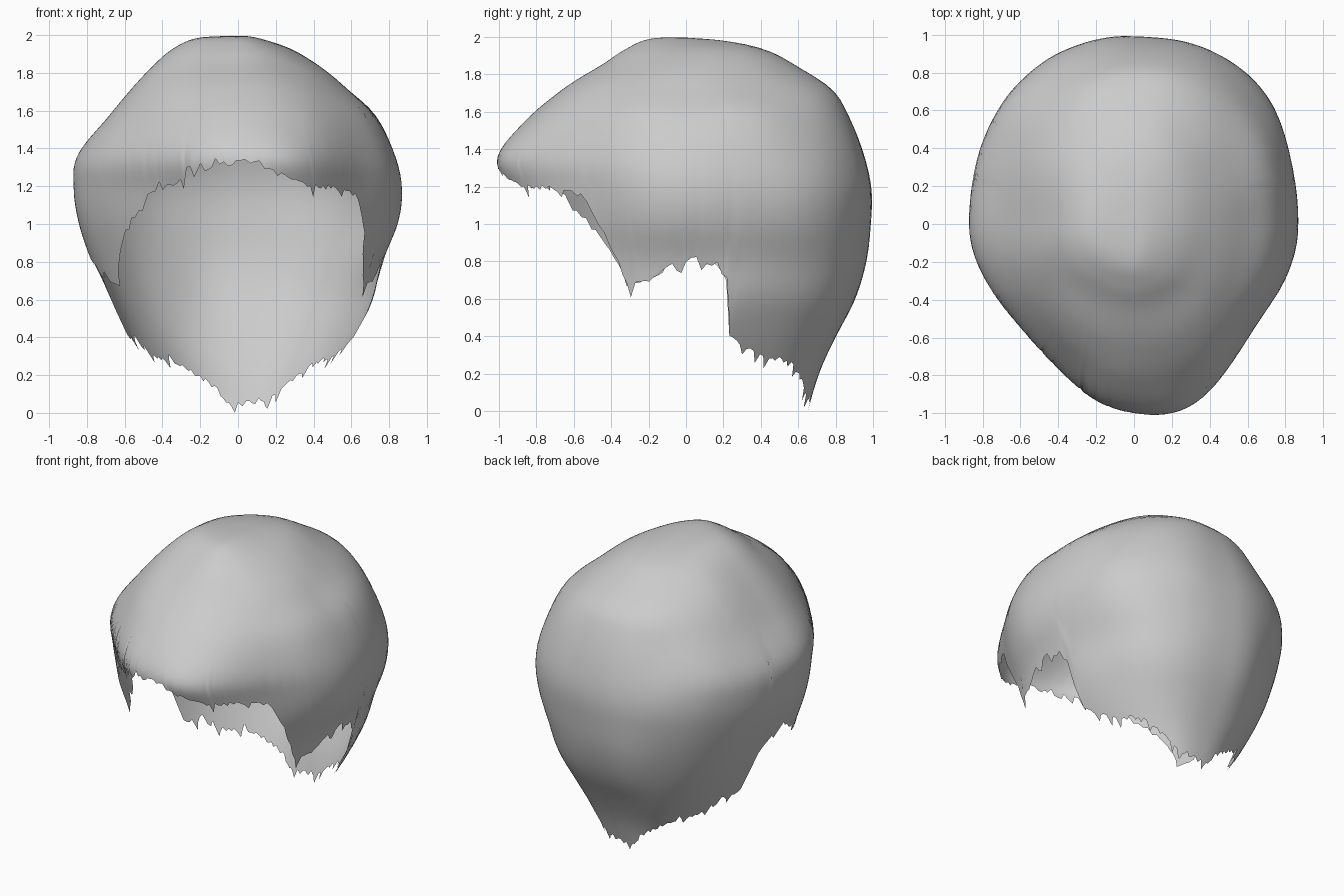
import bpy, bmesh, math, random
from mathutils import Vector, noise

if "Cube" in bpy.data.objects:
    bpy.data.objects.remove(bpy.data.objects["Cube"])

random.seed(4)
COLS, ROWS = 216, 40

# Shell levels: z, front reach, back reach, left half width, right half width, nose taper
LEVELS = [
    (0.00, 0.80, 0.65, 0.40, 0.40, .4), (0.20, 0.82, 0.71, 0.48, 0.50, .4),
    (0.40, 0.84, 0.80, 0.60, 0.62, .4), (0.60, 0.86, 0.90, 0.69, 0.72, .4),
    (0.80, 0.86, 0.96, 0.77, 0.77, .4), (1.00, 0.89, 0.985, 0.84, 0.845, .45),
    (1.18, 0.95, 0.99, 0.87, 0.865, .55), (1.36, 1.00, 0.95, 0.85, 0.83, .5),
    (1.57, 0.84, 0.87, 0.69, 0.73, .25), (1.72, 0.66, 0.78, 0.565, 0.57, .1),
    (1.84, 0.46, 0.59, 0.45, 0.42, 0), (1.93, 0.33, 0.41, 0.34, 0.27, 0),
    (1.985, 0.20, 0.19, 0.21, 0.10, 0), (1.995, 0, 0, 0, 0, 0)]

# Hem height against angle from the front (0) to the nape (180)
HEM_R = [(0, 1.33), (7, 1.27), (18, 1.21), (45, 1.18), (54, 1.15), (58, 1.0), (63, .85),
         (69, .65), (74, .69), (80, .72), (86, .79), (92, .81), (100, .78), (104, .65),
         (106, .40), (115, .34), (125, .29), (142, .24), (150, .17), (162, .08), (176, .05),
         (180, .01)]
HEM_L = [(0, 1.33), (14, 1.31), (28, 1.24), (46, 1.16), (54, 1.0), (61, .87),
         (69, .66), (74, .69), (80, .73), (86, .81), (92, .84), (100, .81), (104, .65),
         (106, .42), (115, .36), (125, .30), (142, .27), (157, .20), (168, .12), (175, .04),
         (180, .01)]


def lerp_table(table, x):
    for (a, p), (b, q) in zip(table, table[1:]):
        if x <= b:
            return p + (q - p) * (x - a) / (b - a)
    return table[-1][1]


def level(u):
    """Smooth interpolation between the shell levels."""
    i = min(int(u), len(LEVELS) - 2)
    t = u - i
    p = [LEVELS[max(0, min(len(LEVELS) - 1, i + k))] for k in (-1, 0, 1, 2)]
    return [b + .5 * t * (c - a + t * (2*a - 5*b + 4*c - d + t * (3*(b - c) + d - a)))
            for a, b, c, d in zip(*p)]


def level_at(z):
    lo, hi = 0.0, len(LEVELS) - 2.0
    for _ in range(24):
        mid = (lo + hi) / 2
        lo, hi = (mid, hi) if level(mid)[0] < z else (lo, mid)
    return lo


def shell_point(u, deg):
    z, front, back, left, right, taper = level(u)
    s, c = math.sin(math.radians(deg)), math.cos(math.radians(deg))
    w = right if s >= 0 else left
    if c > 0:      # front: tapers to a blunt nose, slightly off centre
        x = s * w * (1 - taper * abs(s) ** 1.2 * c ** 2) + 0.17 * taper * c * c
        y = -c * front
    else:          # back: fuller than an ellipse
        n = 2.4 if s >= 0 else 2.2
        x = math.copysign(max(0, 1 - abs(c) ** n) ** (1 / n), s) * w
        y = -c * back
    p = Vector((x, y, z))
    # gentle uneven waves, flowing down the shell
    n = noise.noise(Vector((p.x * 3, p.y * 3, p.z * 1.6)) + Vector((7, 2, 5)))
    out = Vector((p.x, p.y, (p.z - 1) * .7)).normalized()
    return p + out * n * 0.012 * min(1, p.z * 2)


# Hair shell: one open sheet with a ragged hem
bm = bmesh.new()
top = len(LEVELS) - 1
apex = bm.verts.new((0, 0, LEVELS[-1][0]))
columns = []
for i in range(COLS):
    deg = -180 + 360 * i / COLS
    hem = lerp_table(HEM_R if deg >= 0 else HEM_L, abs(deg))
    hem += random.uniform(-.012, .02)
    if random.random() < .16:
        hem += random.choice((-.05, .05))
    u0 = level_at(max(hem, 0.0))
    columns.append([bm.verts.new(shell_point(u0 + (top - u0) * j / ROWS, deg))
                    for j in range(ROWS)])
for i in range(COLS):
    a, b = columns[i], columns[(i + 1) % COLS]
    for j in range(ROWS - 1):
        bm.faces.new((a[j], b[j], b[j + 1], a[j + 1]))
    bm.faces.new((a[-1], b[-1], apex))
for f in bm.faces:
    f.smooth = True

mesh = bpy.data.meshes.new("hair_shell")
bm.to_mesh(mesh)
bm.free()
grey = bpy.data.materials.new("neutral grey")
grey.diffuse_color = (0.6, 0.6, 0.6, 1)
grey.use_nodes = True
grey.node_tree.nodes["Principled BSDF"].inputs["Base Color"].default_value = grey.diffuse_color
mesh.materials.append(grey)
bpy.context.collection.objects.link(bpy.data.objects.new("hair_shell", mesh))
